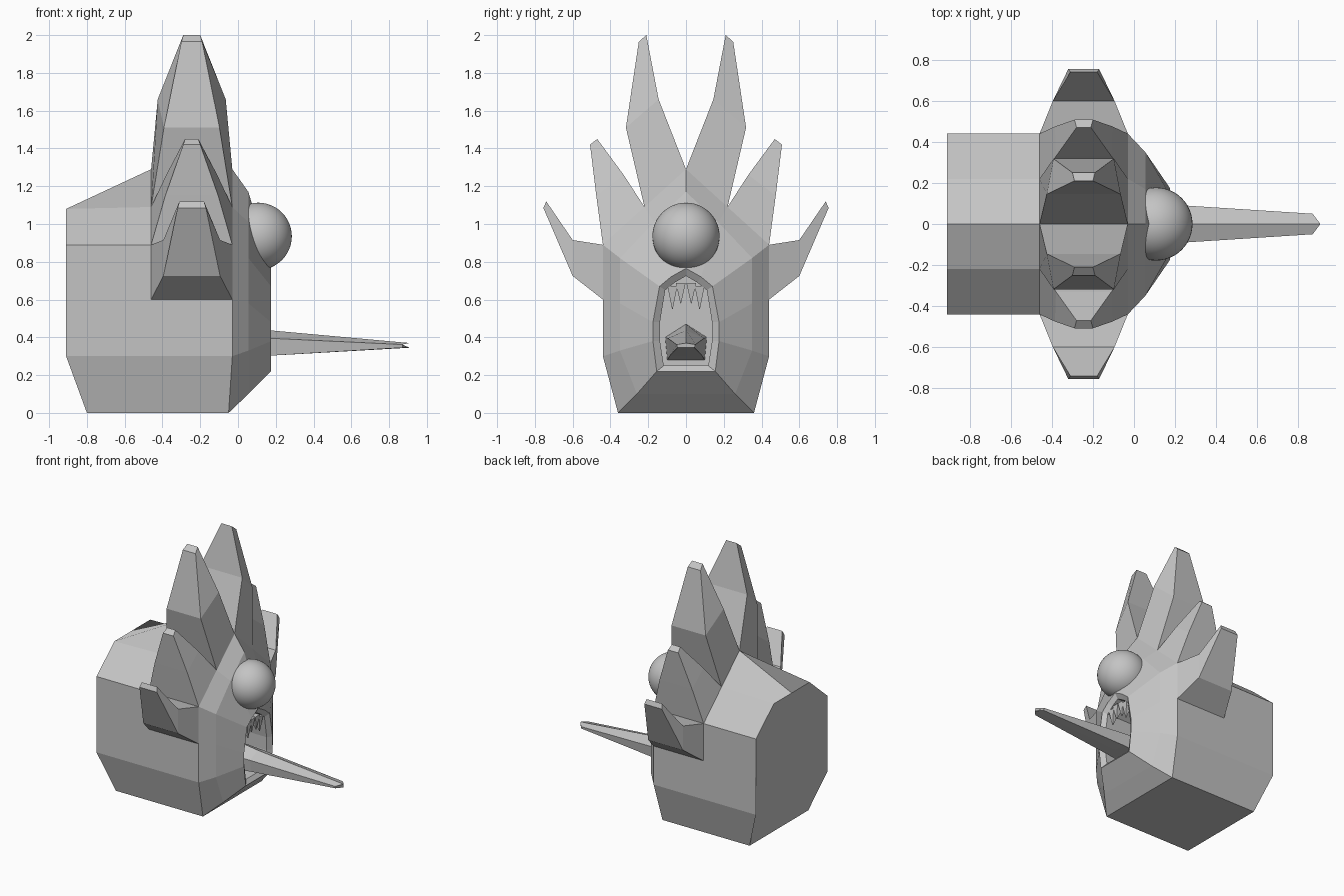
import bpy, bmesh, math
from mathutils import Vector

if "Cube" in bpy.data.objects:
    bpy.data.objects.remove(bpy.data.objects["Cube"])

grey = bpy.data.materials.new("plain grey")
grey.diffuse_color = (0.55, 0.55, 0.55, 1)
grey.use_nodes = True
grey.node_tree.nodes["Principled BSDF"].inputs["Base Color"].default_value = grey.diffuse_color


def loft(name, rings, mirror_y=False, caps=True):
    """Skin closed rings of (x, y, z) points, cap the ends."""
    bm = bmesh.new()
    loops = [[bm.verts.new(p) for p in r] for r in rings]
    n = len(rings[0])
    for a, b in zip(loops, loops[1:]):
        for i in range(n):
            j = (i + 1) % n
            bm.faces.new((a[i], a[j], b[j], b[i]))
    if caps:
        bm.faces.new(loops[0])
        bm.faces.new(loops[-1])
    bmesh.ops.remove_doubles(bm, verts=bm.verts, dist=0.0005)
    bmesh.ops.recalc_face_normals(bm, faces=bm.faces)
    if mirror_y:
        dup = bmesh.ops.duplicate(bm, geom=bm.verts[:] + bm.edges[:] + bm.faces[:])["geom"]
        for v in dup:
            if isinstance(v, bmesh.types.BMVert):
                v.co.y *= -1
        bmesh.ops.reverse_faces(bm, faces=[f for f in dup if isinstance(f, bmesh.types.BMFace)])
    me = bpy.data.meshes.new(name)
    bm.to_mesh(me)
    bm.free()
    me.materials.append(grey)
    ob = bpy.data.objects.new(name, me)
    bpy.context.collection.objects.link(ob)
    return ob


def ring(x, half, foot_x=None):
    """Full ring from half profile (y, z), top to bottom; the foot may have its own x."""
    pts = [(x, y, z) for y, z in half]
    if foot_x is not None:
        pts[-1] = (foot_x,) + half[-1]
    return pts + [(px, -y, z) for px, y, z in reversed(pts[1:])]


# head: back, crown front and back, cheeks, lip, mouth cavity
side = [(.44, .89), (.44, .60), (.44, .30), (.36, 0)]
crown = [(0, 1.29), (.22, 1.09)] + side
cheek = [(0, 1.17), (.17, 1.01), (.35, .82), (.35, .58), (.35, .33), (.26, .10)]
lip = [(0, .765), (.08, .72), (.14, .67), (.175, .48), (.175, .38), (.155, .22)]
mouth = [(0, .725), (.06, .69), (.11, .65), (.138, .48), (.138, .38), (.118, .25)]
loft("head", [
    ring(-.91, [(0, 1.08), (.22, 1.08)] + side, -.80),
    ring(-.46, crown),
    ring(-.03, crown, -.05),
    ring(.055, cheek),
    ring(.175, lip),
    ring(.15, mouth),
    ring(-.08, mouth)])


# crest spikes: each section is inner (y, z, half width) and outer (y, z, half width)
def spike(name, sections):
    cx = -.245
    rings = [[(cx - wi, yi, zi), (cx + wi, yi, zi), (cx + wo, yo, zo), (cx - wo, yo, zo)]
             for (yi, zi, wi), (yo, zo, wo) in sections]
    loft(name, rings, mirror_y=True)


W = .215
spike("top_spikes", [((0, 1.29, W), (.22, 1.09, W)),
                     ((.145, 1.66, .18), (.318, 1.51, .147)),
                     ((.21, 2.0, .045), (.25, 1.965, .055))])
spike("upper_spikes", [((.22, 1.09, W), (.44, .89, W)),
                       ((.33, 1.26, .135), (.475, 1.15, .14)),
                       ((.47, 1.45, .035), (.508, 1.42, .045))])
spike("side_spikes", [((.44, .89, W), (.44, .60, W)),
                      ((.60, .915, .15), (.60, .725, .15)),
                      ((.74, 1.12, .065), (.755, 1.085, .075))])

# long pointed tongue
def tongue_ring(x, w, top, mid, low, nose=0):
    return [(x + nose, 0, top), (x, w, mid), (x, w * .9, low), (x + nose, 0, low),
            (x, -w * .9, low), (x, -w, mid)]


loft("tongue", [tongue_ring(-.07, .11, .47, .40, .28),
                tongue_ring(.17, .095, .437, .395, .303),
                tongue_ring(.87, .05, .37, .362, .345, .038)])

# upper fangs
for i, (y, tip) in enumerate([(.072, .55), (.028, .58)]):
    w, zt = .026, .70 - y * .4
    base = [(.09, y - w, zt), (.15, y - w, zt), (.15, y + w, zt), (.09, y + w, zt)]
    point = [(.135 + (p[0] - .12) * .08, y + (p[1] - y) * .08, tip) for p in base]
    loft("fangs_%d" % i, [base, point], mirror_y=True)

# round single eye
bpy.ops.mesh.primitive_uv_sphere_add(segments=48, ring_count=24, radius=.178,
                                     location=(.107, 0, .935))
eye = bpy.context.object
eye.name = "eye"
eye.data.materials.append(grey)
bpy.ops.object.shade_smooth()
